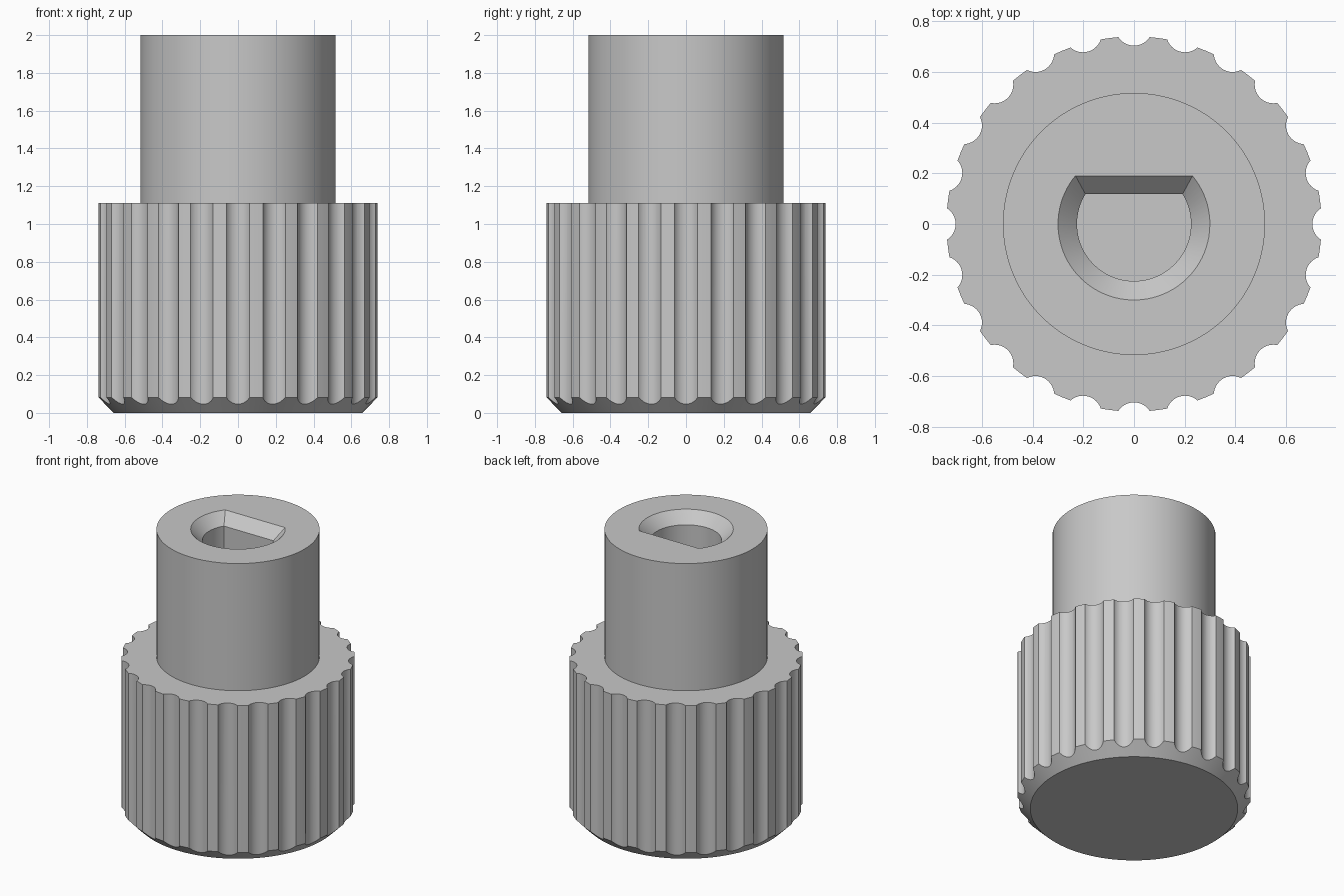
import bpy, bmesh, math

old = bpy.data.objects.get("Cube")
if old:
    bpy.data.objects.remove(old, do_unlink=True)

# One plain grey for the whole knob
grey = bpy.data.materials.new("plain grey")
grey.use_nodes = True
colour = (0.58, 0.58, 0.58, 1)
grey.diffuse_color = colour
grey.node_tree.nodes["Principled BSDF"].inputs["Base Color"].default_value = colour


def circle(radius, z, count, cx=0, cy=0):
    turn = math.tau / count
    return [(cx + radius * math.cos(i * turn), cy + radius * math.sin(i * turn), z)
            for i in range(count)]


def d_shape(radius, flat, z, count=64):
    """Circle cut off by a straight edge at y = flat."""
    corner = math.asin(flat / radius)
    start, sweep = math.pi - corner, math.pi + 2 * corner
    angles = [start + sweep * i / (count - 1) for i in range(count)]
    return [(radius * math.cos(a), radius * math.sin(a), z) for a in angles]


def loft(bm, rings):
    """Closed solid through rings listed from bottom to top."""
    loops = [[bm.verts.new(p) for p in ring] for ring in rings]
    bm.faces.new(loops[0][::-1])
    bm.faces.new(loops[-1])
    for low, high in zip(loops, loops[1:]):
        for i in range(len(low)):
            j = (i + 1) % len(low)
            bm.faces.new((low[i], low[j], high[j], high[i]))


def solid(name, stacks):
    bm = bmesh.new()
    for rings in stacks:
        loft(bm, rings)
    bmesh.ops.recalc_face_normals(bm, faces=bm.faces)
    mesh = bpy.data.meshes.new(name)
    bm.to_mesh(mesh)
    bm.free()
    mesh.materials.append(grey)
    obj = bpy.data.objects.new(name, mesh)
    bpy.context.collection.objects.link(obj)
    return obj


# Body: chamfered grip with a narrower stem on top
profile = [(0.658, 0), (0.74, 0.082), (0.74, 1.11), (0.517, 1.11), (0.517, 2)]
knob = solid("knob_body", [[circle(r, z, 144) for r, z in profile]])

# Round flutes around the grip
flutes = []
for i in range(24):
    a = math.tau * i / 24
    cx, cy = 0.778 * math.cos(a), 0.778 * math.sin(a)
    flutes.append([circle(0.074, z, 40, cx, cy) for z in (-0.1, 1.2)])
flute_cutter = solid("flute_cutter", flutes)

# D-shaped blind bore with a chamfered mouth
bore_cutter = solid("bore_cutter", [[
    d_shape(0.225, 0.118, 1.0),
    d_shape(0.225, 0.118, 1.925),
    d_shape(0.33, 0.219, 2.03),
]])

cutters = (flute_cutter, bore_cutter)
for cutter in cutters:
    cut = knob.modifiers.new(cutter.name, "BOOLEAN")
    cut.operation = "DIFFERENCE"
    cut.solver = "EXACT"
    cut.object = cutter
    cutter.hide_render = True

# Bake the cuts, then drop the cutters
graph = bpy.context.evaluated_depsgraph_get()
baked = bpy.data.meshes.new_from_object(knob.evaluated_get(graph))
knob.modifiers.clear()
knob.data = baked
for cutter in cutters:
    bpy.data.objects.remove(cutter, do_unlink=True)

# Smooth walls with crisp edges
bpy.ops.object.select_all(action="DESELECT")
knob.select_set(True)
bpy.context.view_layer.objects.active = knob
bpy.ops.object.shade_smooth_by_angle(angle=math.radians(25))
